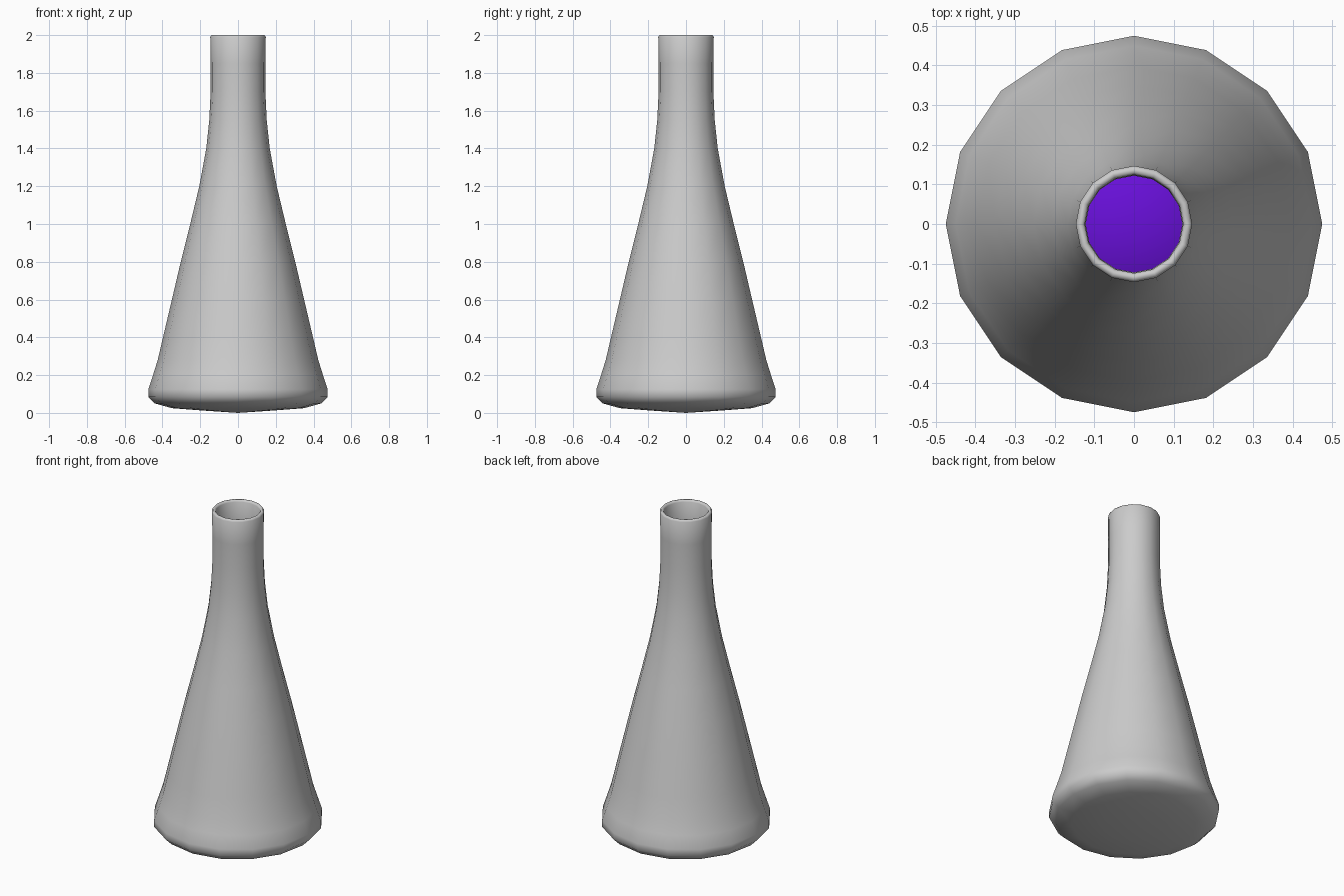
import bpy, bmesh, math

if "Cube" in bpy.data.objects:
    bpy.data.objects.remove(bpy.data.objects["Cube"])

SIDES = 16
# outer wall of the flask: (radius, height)
OUTER = [(0.18, 0.012), (0.35, 0.025), (0.44, 0.05), (0.475, 0.085), (0.475, 0.125),
         (0.45, 0.2), (0.425, 0.28), (0.397, 0.4), (0.35, 0.6), (0.303, 0.8), (0.253, 1.0),
         (0.205, 1.2), (0.168, 1.4), (0.152, 1.55), (0.145, 1.7), (0.145, 1.85), (0.147, 1.99)]
WALL = 0.023


def lathe(name, profile, bottom, top):
    """Spin a profile around z, closing each end with a fan to the given height."""
    bm = bmesh.new()
    rings = []
    for r, z in profile:
        rings.append([bm.verts.new((r * math.cos(2 * math.pi * i / SIDES),
                                    r * math.sin(2 * math.pi * i / SIDES), z))
                      for i in range(SIDES)])
    for a, b in zip(rings, rings[1:]):
        for i in range(SIDES):
            j = (i + 1) % SIDES
            bm.faces.new((a[i], a[j], b[j], b[i]))
    for ring, z in ((rings[0], bottom), (rings[-1], top)):
        c = bm.verts.new((0, 0, z))
        for i in range(SIDES):
            bm.faces.new((ring[i], ring[(i + 1) % SIDES], c))
    bmesh.ops.recalc_face_normals(bm, faces=bm.faces)
    for f in bm.faces:
        f.smooth = True
    mesh = bpy.data.meshes.new(name)
    bm.to_mesh(mesh)
    bm.free()
    obj = bpy.data.objects.new(name, mesh)
    bpy.context.collection.objects.link(obj)
    return obj


def inset(profile, t):
    """Move a profile inward; floor points are lifted by the same amount."""
    return [(r - t, z + t * max(0, 1 - z / 0.12)) for r, z in profile]


# hollow flask: outer wall, rounded rim, inner wall
rim = [(0.141, 2.0), (0.13, 2.0)]
flask = lathe("flask", OUTER + rim + inset(OUTER, WALL)[::-1], 0.0, 0.025)

# liquid filling the lower half, with a gently domed surface
level = [p for p in OUTER if p[1] <= 0.8]
liquid = lathe("liquid", inset(level, WALL + 0.004), 0.03, 0.82)
purple = bpy.data.materials.new("purple_liquid")
purple.diffuse_color = (0.14, 0.005, 0.7, 1)
purple.use_nodes = True
purple.node_tree.nodes["Principled BSDF"].inputs["Base Color"].default_value = purple.diffuse_color
liquid.data.materials.append(purple)
